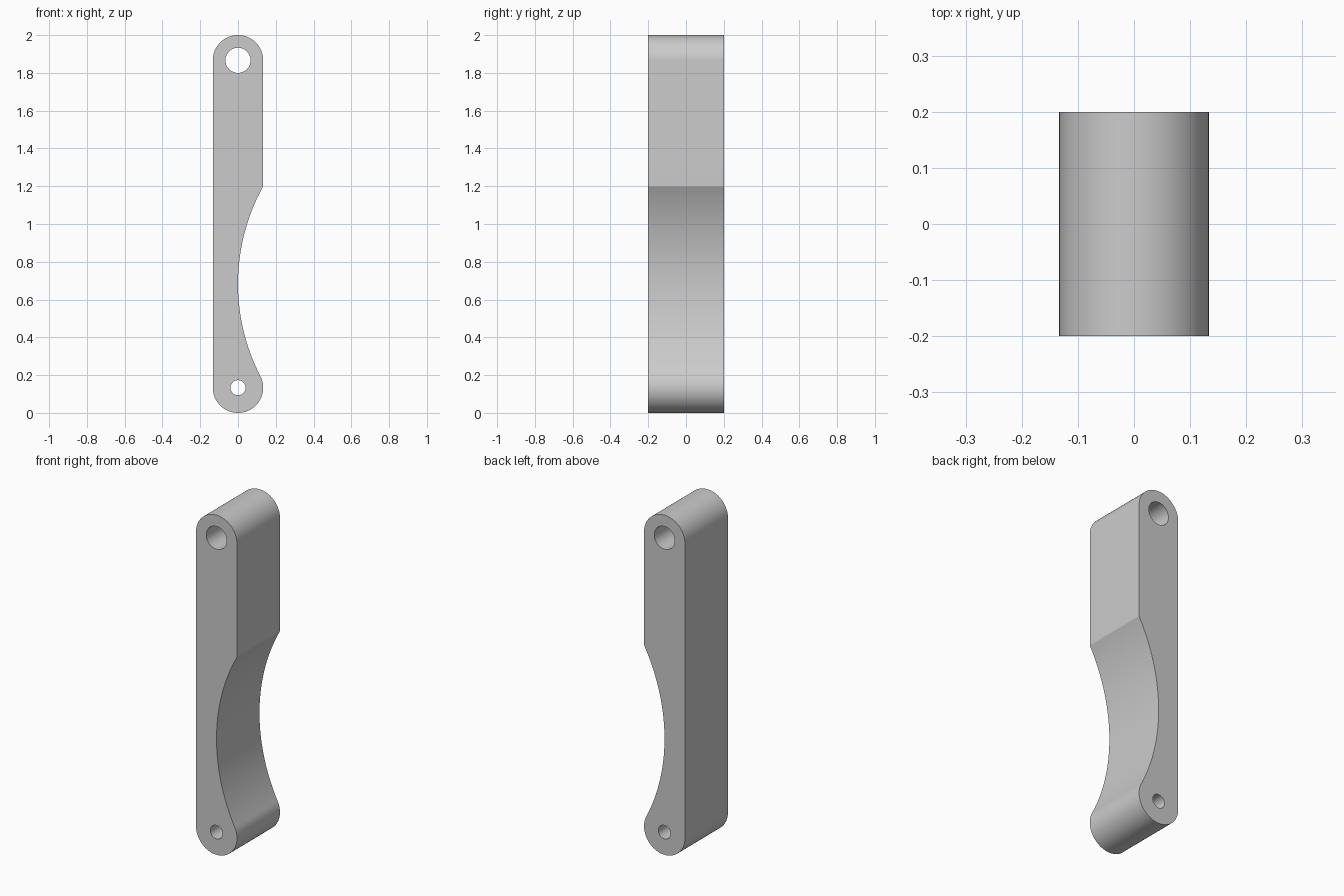
import bpy, bmesh
from math import pi, sin, cos, sqrt, asin, atan2, radians

if "Cube" in bpy.data.objects:
    bpy.data.objects.remove(bpy.data.objects["Cube"])

R_END = 2 / 15          # rounded ends and half width
Z_LOW, Z_HIGH = R_END, 2 - R_END
R_CUT = 16 / 15         # radius of the scooped side
Z_CUT = Z_LOW + sqrt((R_CUT + R_END) ** 2 - R_CUT ** 2)  # tangent to lower end


def arc(cx, cz, r, a0, a1, n):
    return [(cx + r * cos(a0 + (a1 - a0) * i / n),
             cz + r * sin(a0 + (a1 - a0) * i / n)) for i in range(n + 1)]


def add_loop(curve, pts):
    s = curve.splines.new('POLY')
    s.points.add(len(pts) - 1)
    for p, (x, z) in zip(s.points, pts):
        p.co = (x, z, 0, 1)
    s.use_cyclic_u = True


# Outline: rounded top, straight back, rounded bottom, scooped front edge
tangent = atan2(Z_CUT - Z_LOW, R_CUT)
top_angle = asin(sqrt(R_CUT ** 2 - (R_CUT - R_END) ** 2) / R_CUT)
outline = (arc(0, Z_HIGH, R_END, 0, pi, 48)
           + arc(0, Z_LOW, R_END, pi, 2 * pi + tangent, 56)
           + arc(R_CUT, Z_CUT, R_CUT, pi + tangent, pi - top_angle, 48)[1:])

# Extruded link with two pin holes
curve = bpy.data.curves.new("link_arm", 'CURVE')
curve.dimensions = '2D'
curve.fill_mode = 'BOTH'
curve.extrude = 0.2
add_loop(curve, outline)
for z, r in ((Z_HIGH, R_END / 2), (Z_LOW, 0.04)):
    add_loop(curve, arc(0, z, r, 0, 2 * pi, 48)[:-1])

link = bpy.data.objects.new("link_arm", curve)
bpy.context.collection.objects.link(link)
link.rotation_euler.x = pi / 2
bpy.context.view_layer.objects.active = link
link.select_set(True)
bpy.ops.object.convert(target='MESH')
bpy.ops.object.transform_apply(location=False, rotation=True, scale=False)

# Weld the caps to the walls and smooth the curved sides
bm = bmesh.new()
bm.from_mesh(link.data)
bmesh.ops.remove_doubles(bm, verts=bm.verts, dist=1e-5)
bmesh.ops.recalc_face_normals(bm, faces=bm.faces)
bm.to_mesh(link.data)
bm.free()
bpy.ops.object.shade_smooth_by_angle(angle=radians(20))
